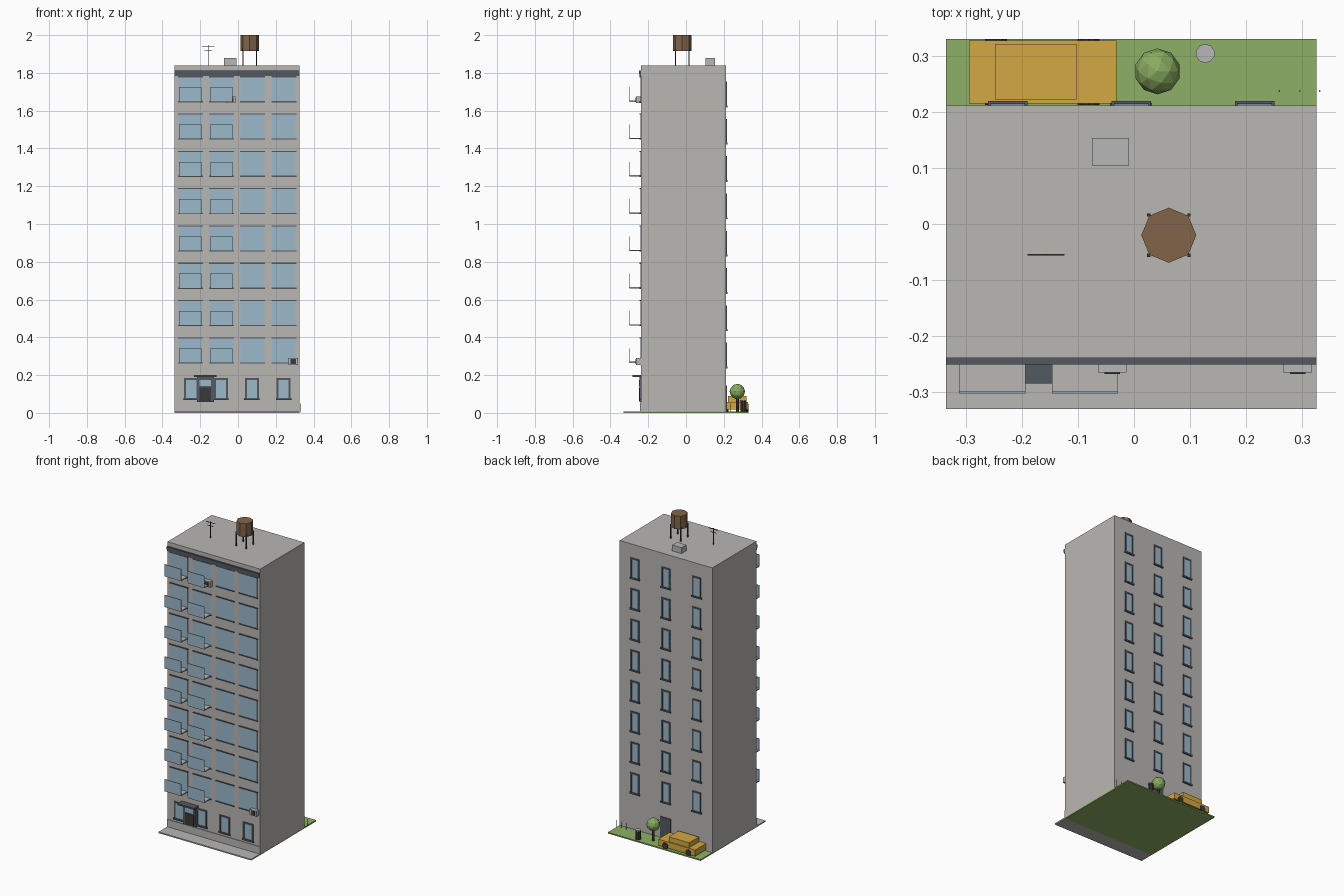
import bpy, bmesh, math
from mathutils import Matrix

cube = bpy.data.objects.get("Cube")
if cube:
    bpy.data.objects.remove(cube, do_unlink=True)


def material(name, *rgb):
    lin = [((c / 255 + 0.055) / 1.055) ** 2.4 for c in rgb] + [1]
    m = bpy.data.materials.new(name)
    m.use_nodes = True
    m.diffuse_color = lin
    m.node_tree.nodes["Principled BSDF"].inputs["Base Color"].default_value = lin
    return m


WALL = material("concrete grey", 186, 183, 180)
GLASS = material("window blue", 156, 184, 202)
FRAME = material("slate frame", 84, 90, 97)
METAL = material("dark metal", 58, 58, 60)
WOOD = material("tank brown", 130, 100, 74)
TRUNK = material("bark brown", 88, 58, 40)
YELLOW = material("car yellow", 212, 168, 66)
GRASS = material("grass green", 142, 176, 102)
LEAF = material("leaf green", 138, 172, 96)
LIGHT = material("light grey metal", 184, 183, 184)


def finish(name, bm, mat):
    me = bpy.data.meshes.new(name)
    bm.to_mesh(me)
    bm.free()
    me.materials.append(mat)
    ob = bpy.data.objects.new(name, me)
    bpy.context.collection.objects.link(ob)
    return ob


def boxes(name, mat, parts):
    """One object from boxes given as centre x, y0, y1, z0, z1, width."""
    bm = bmesh.new()
    for cx, y0, y1, z0, z1, w in parts:
        mtx = Matrix.Translation((cx, (y0 + y1) / 2, (z0 + z1) / 2))
        bmesh.ops.create_cube(bm, size=1, matrix=mtx @ Matrix.Diagonal((w, y1 - y0, z1 - z0, 1)))
    return finish(name, bm, mat)


def drums(name, mat, centres, r, depth, sides, rot=None):
    bm = bmesh.new()
    for c in centres:
        bmesh.ops.create_cone(bm, cap_ends=True, segments=sides, radius1=r, radius2=r, depth=depth,
                              matrix=Matrix.Translation(c) @ (rot or Matrix()))
    return finish(name, bm, mat)


CX, WIDTH = -0.005, 0.66
FRONT, BACK, ROOF = -0.239, 0.211, 1.84
G = 0.008                                    # ground thickness
floors = [0.265 + 0.1975 * i for i in range(8)]
bays = [CX + 0.165 * (i - 1.5) for i in range(4)]

# Ground and tower
boxes("lawn", GRASS, [(CX, FRONT, 0.33, 0, G, WIDTH)])
boxes("pavement", WALL, [(CX, -0.33, FRONT, 0, G, WIDTH)])
boxes("tower", WALL, [(CX, FRONT, BACK, G, ROOF, WIDTH)])
boxes("plinth", WALL, [(CX, FRONT - 0.004, FRONT, G, 0.055, WIDTH)])
boxes("cornice", FRAME, [(CX, FRONT - 0.011, FRONT, 1.795, 1.813, WIDTH),
                         (CX, FRONT - 0.006, FRONT, 1.783, 1.795, WIDTH)])

# Front windows with lintels and sills
boxes("front_windows", GLASS,
      [(x, FRONT - 0.002, FRONT, z, z + 0.132, 0.126) for x in bays for z in floors])
boxes("front_sills", FRAME,
      [(x, FRONT - 0.006, FRONT, z + dz, z + dz + 0.006, 0.132)
       for x in bays for z in floors for dz in (-0.003, 0.129)])

# Balconies on the two right-hand bays
boxes("balcony_slabs", WALL,
      [(x, -0.3, FRONT, z - 0.001, z + 0.006, 0.118) for x in bays[:2] for z in floors])
boxes("balcony_screens", GLASS,
      [(x, -0.302, -0.298, z + 0.003, z + 0.077, 0.118) for x in bays[:2] for z in floors])


def framed(name, xs, zs, w, h, wall, side):
    """Windows with frame bars and a sill, on the wall plane facing side."""
    def span(d):
        return sorted((wall, wall + side * d))
    boxes(name + "_glass", GLASS, [(x, *span(0.002), z, z + h, w) for x in xs for z in zs])
    bars, t = [], 0.01
    for x in xs:
        for z in zs:
            bars += [(x + s * (w - t) / 2, *span(0.005), z, z + h, t) for s in (-1, 1)]
            bars += [(x, *span(0.005), z + h - t, z + h, w),
                     (x, *span(0.008), z - 0.004, z + 0.006, w + 0.008)]
    boxes(name + "_frames", FRAME, bars)


framed("ground_window", [-0.248, -0.09, 0.074, 0.241], [0.073], 0.074, 0.112, FRONT, -1)
framed("back_window", [-0.225, -0.005, 0.215], [z + 1.35 - 1.3825 + 0.007 for z in floors],
       0.062, 0.132, BACK, 1)

# Entrance and back door
DOOR = -0.173
boxes("entrance_canopy", FRAME, [(DOOR, -0.284, FRONT, 0.19, 0.2, 0.12)])
boxes("entrance_door", FRAME, [(DOOR, FRONT - 0.008, FRONT, 0.058, 0.19, 0.09)])
boxes("door_panel", METAL, [(DOOR, FRONT - 0.01, FRONT, 0.062, 0.135, 0.062)])
boxes("door_transom", GLASS, [(DOOR, FRONT - 0.01, FRONT, 0.142, 0.174, 0.062)])
boxes("back_door", FRAME, [(CX, BACK, BACK + 0.005, G, 0.145, 0.075)])

# Air conditioners on the front and on the roof
units = [(-0.039, 1.64), (0.292, 0.254)]
boxes("wall_coolers", LIGHT, [(x, -0.265, FRONT, z, z + 0.036, 0.051) for x, z in units])
boxes("cooler_grilles", METAL, [(x, -0.267, -0.265, z + 0.005, z + 0.031, 0.028) for x, z in units])
boxes("roof_unit", LIGHT, [(-0.042, 0.104, 0.153, ROOF, 1.878, 0.066)])

# Water tank on four legs
TX, TY = 0.062, -0.02
drums("water_tank", WOOD, [(TX, TY, 1.9575)], 0.049, 0.085, 8)
boxes("tank_legs", METAL,
      [(TX + sx * 0.036, TY + sy * 0.036 - 0.003, TY + sy * 0.036 + 0.003, ROOF, 1.93, 0.006)
       for sx in (-1, 1) for sy in (-1, 1)])

# Aerial
AX, AY = -0.157, -0.055
boxes("aerial", METAL, [(AX, AY - 0.0015, AY + 0.0015, ROOF, 1.948, 0.003),
                        (AX, AY - 0.0015, AY + 0.0015, 1.939, 1.942, 0.066),
                        (AX, AY - 0.0015, AY + 0.0015, 1.918, 1.921, 0.04)])

# Parked car
boxes("car_body", YELLOW, [(-0.163, 0.215, 0.327, 0.018, 0.058, 0.263)])
boxes("car_cabin", YELLOW, [(-0.175, 0.222, 0.321, 0.058, 0.09, 0.145)])
drums("car_wheels", METAL, [(x, y, G + 0.0205) for x in (-0.246, -0.081) for y in (0.219, 0.323)],
      0.0205, 0.014, 10, Matrix.Rotation(math.pi / 2, 4, "X"))

# Tree
drums("tree_trunk", TRUNK, [(0.042, 0.272, 0.048)], 0.008, 0.08, 6)
bm = bmesh.new()
bmesh.ops.create_icosphere(bm, subdivisions=2, radius=0.041,
                           matrix=Matrix.Translation((0.042, 0.272, 0.113)))
finish("tree_crown", bm, LEAF)

# Bin and posts
drums("bin", METAL, [(0.127, 0.304, 0.036)], 0.0155, 0.056, 10)
drums("bin_lid", LIGHT, [(0.127, 0.304, 0.066)], 0.017, 0.006, 10)
drums("posts", METAL, [(x, 0.237, 0.028) for x in (0.259, 0.295, 0.331)], 0.0015, 0.044, 6)
